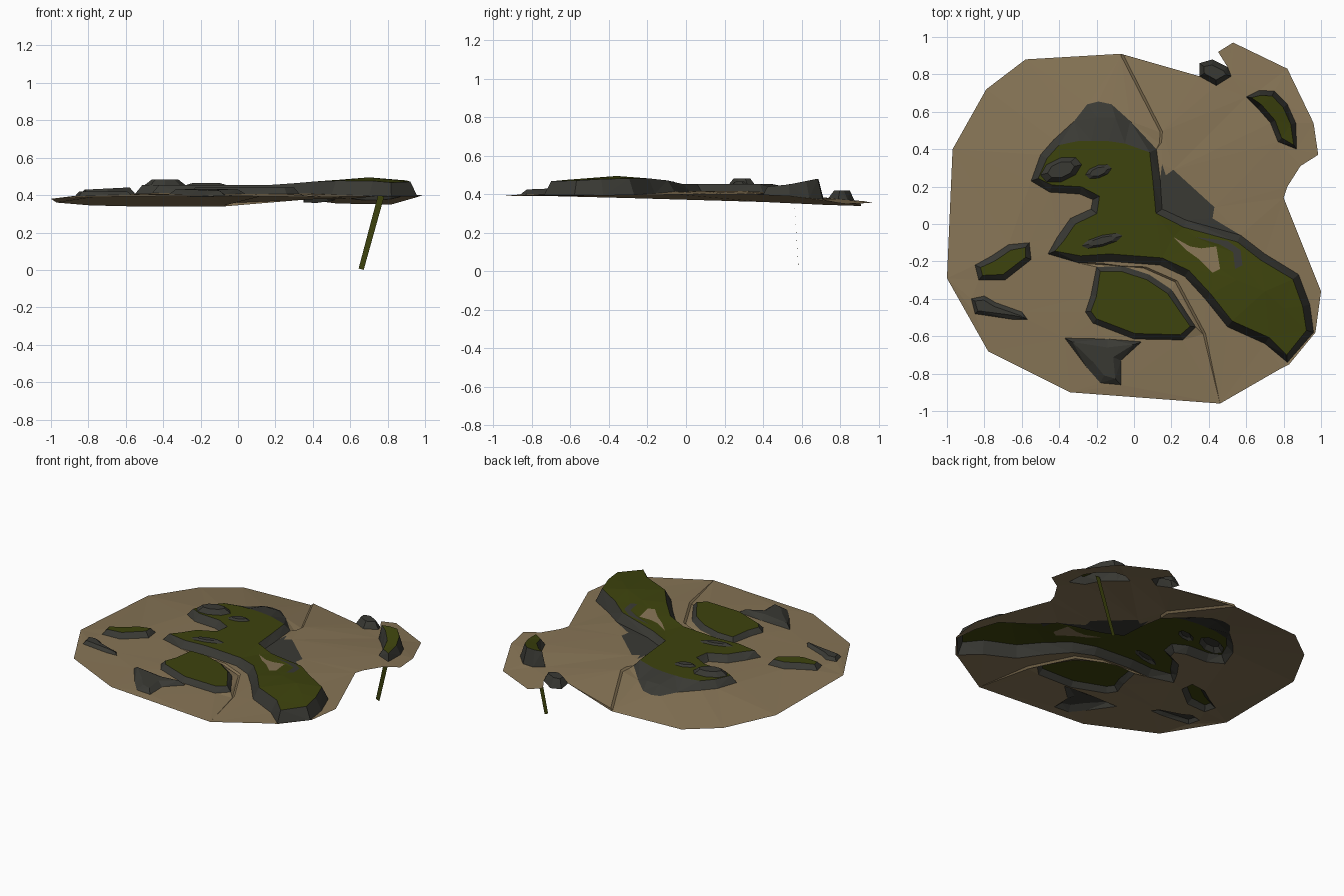
import bpy
import math
from mathutils import Vector
from mathutils.geometry import delaunay_2d_cdt

if "Cube" in bpy.data.objects:
    bpy.data.objects.remove(bpy.data.objects["Cube"])


def material(name, rgb):
    m = bpy.data.materials.new(name)
    m.diffuse_color = (*rgb, 1)
    m.use_nodes = True
    m.node_tree.nodes["Principled BSDF"].inputs["Base Color"].default_value = m.diffuse_color
    return m


SAND = material("sand", (0.24, 0.175, 0.092))
ROCK = material("dark_rock", (0.041, 0.041, 0.034))
GRASS = material("grass", (0.047, 0.056, 0.004))


# Height rules for the ground and the main grass plateau
def ground(x, y):
    return 0.41 - 0.03 * max(0, math.hypot(x, y) - 0.5) - 0.1 * max(0, y - 0.5)


def plateau(x, y):
    return 0.453 + 0.042 * max(0, 1 - math.hypot(x - 0.7, y + 0.36) / 0.55)


def inset(pts, d):
    """Move a closed outline inward by d."""
    n = len(pts)
    area = sum(pts[i - 1][0] * pts[i][1] - pts[i][0] * pts[i - 1][1] for i in range(n))
    s = 1 if area > 0 else -1
    out = []
    for i in range(n):
        p, a, b = (Vector(pts[k % n]) for k in (i, i - 1, i + 1))
        e, f = (p - a).normalized(), (b - p).normalized()
        m = Vector((-e.y - f.y, e.x + f.x)) * s
        m.normalize()
        out.append(tuple(p + m * d))
    return out


def inside(x, y, poly):
    hit = False
    for (ax, ay), (bx, by) in zip(poly, poly[1:] + poly[:1]):
        if (ay > y) != (by > y) and x < ax + (y - ay) * (bx - ax) / (by - ay):
            hit = not hit
    return hit


layers, pts, heights, edges = [], [], [], []


def line(path, z, closed=False):
    start = len(pts)
    for x, y in path:
        pts.append(Vector((x, y)))
        heights.append(z(x, y) if callable(z) else z)
    n = len(path)
    edges.extend((start + i, start + (i + 1) % n) for i in range(n if closed else n - 1))


def layer(name, mat, outline, z):
    layers.append((name, mat, outline))
    line(outline, z, True)


# Sand sheet
shore = [(-1, -.29, .38), (-.97, .4, .36), (-.79, .72, .345), (-.58, .88, .34), (-.07, .91, .34),
         (.35, .79, .375), (.44, .74, .38), (.52, .79, .375), (.5, .84, .37), (.45, .92, .365),
         (.53, .97, .355), (.82, .83, .35), (.96, .54, .39), (.985, .37, .4), (.89, .31, .4),
         (.82, .2, .4), (.8, .14, .4), (1, -.36, .395), (.97, -.58, .395), (.83, -.75, .395),
         (.79, -.77, .395), (.46, -.96, .39), (-.34, -.9, .395), (-.78, -.68, .39)]
shore_z = {(x, y): z for x, y, z in shore}
layer("sand_sheet", SAND, list(shore_z), lambda x, y: shore_z[(x, y)])

# Low steps running across the sand
for path in ([(-.07, .9), (.14, .49), (.135, .43)],
             [(-.18, -.217), (.05, -.235), (.22, -.31), (.37, -.59)]):
    line(path, lambda x, y: ground(x, y) - 0.012)
    line([(x + .012, y + .006) for x, y in path], ground)

# Main island: rock skirt, side slab, grass plateau
main = [(-.19, .655), (-.12, .64), (-.02, .55), (.12, .4), (.14, .24), (.15, .08), (.28, .02),
        (.57, -.06), (.7, -.16), (.88, -.27), (.94, -.43), (.96, -.58), (.82, -.74), (.7, -.64),
        (.5, -.55), (.38, -.4), (.27, -.28), (.14, -.22), (-.13, -.2), (-.29, -.21), (-.46, -.16),
        (-.41, -.07), (-.34, .03), (-.23, .08), (-.22, .13), (-.29, .16), (-.45, .17), (-.55, .23),
        (-.5, .37), (-.43, .45), (-.32, .55), (-.25, .64)]
layer("main_island_rock", ROCK, main, ground)
layer("side_slab", ROCK, [(.14, .24), (.15, .32), (.17, .26), (.21, .29), (.43, .09), (.42, .03),
                          (.57, -.06), (.28, .02), (.15, .08)], lambda x, y: ground(x, y) + .006)
top = [(x, min(y, .445 - .15 * max(0, x + .15))) for x, y in inset(main, .04)]
layer("main_island_grass", GRASS, top, plateau)
line([(.55, -.3), (.7, -.36), (.8, -.45)], plateau)
line([(-.2, .57), (-.1, .57)], .43)

# Bare patches in the grass
layer("sandy_hollow", SAND, [(.21, -.07), (.3, -.12), (.36, -.13), (.44, -.12), (.46, -.24),
                             (.42, -.26), (.35, -.19), (.28, -.14)], lambda x, y: plateau(x, y) - .004)
layer("hollow_rock", ROCK, [(.33, -.07), (.5, -.09), (.57, -.14), (.58, -.22), (.54, -.24),
                            (.53, -.15), (.46, -.11)], plateau)
for i, (cx, cy, rx, ry, rise) in enumerate([(-.39, .29, .11, .065, .03), (-.19, .28, .07, .035, .012),
                                            (-.17, -.09, .11, .03, .012)]):
    def oval(k):
        return [(cx + k * rx * math.cos(a * math.pi / 4), cy + k * (ry * math.sin(a * math.pi / 4)
                + .25 * rx * math.cos(a * math.pi / 4))) for a in range(8)]
    layer(f"plateau_boulder_{i}", ROCK, oval(1), plateau)
    line(oval(.65), .453 + rise, True)


# Small islands: rock skirt plus a grass or rock top
def islet(name, outline, width, top_z, top_mat):
    layer(name + "_rock", ROCK, outline, lambda x, y: shore_z.get((x, y), ground(x, y)))
    layer(name + "_top", top_mat, inset(outline, width), top_z)


islet("south_spur", [(-.37, -.61), (-.14, -.615), (.04, -.63), (-.07, -.73), (-.07, -.86),
                     (-.18, -.85), (-.25, -.77)], .045, lambda x, y: .43 + .04 * (y + .7), ROCK)
islet("south_islet", [(-.2, -.23), (-.06, -.225), (.08, -.27), (.2, -.35), (.33, -.55), (.26, -.62),
                      (0, -.615), (-.22, -.53), (-.26, -.47), (-.23, -.38)], .03, .44, GRASS)
islet("west_islet", [(-.85, -.22), (-.76, -.17), (-.67, -.11), (-.56, -.1), (-.55, -.19),
                     (-.69, -.3), (-.83, -.3)], .032, lambda x, y: .435 + .05 * (x + .7), GRASS)
islet("west_spur", [(-.87, -.4), (-.8, -.385), (-.74, -.42), (-.6, -.47), (-.57, -.51),
                    (-.65, -.51), (-.85, -.48)], .022, .418, ROCK)
islet("north_boulder", [(.35, .86), (.42, .88), (.5, .84), (.52, .79), (.44, .74), (.35, .79)],
      .03, .42, ROCK)
islet("east_islet", [(.6, .68), (.67, .715), (.75, .71), (.82, .64), (.865, .54), (.87, .4),
                     (.77, .44), (.73, .54), (.66, .62)], .028,
      lambda x, y: .44 + .2 * min(.2, max(0, y - .48)), GRASS)

# Triangulate everything together, then split it into one object per layer
verts, _, faces, origin, _, _ = delaunay_2d_cdt(pts, edges, [], 0, 1e-5)
zs = []
for v, src in zip(verts, origin):
    if src:
        zs.append(max(heights[i] for i in src if i < len(heights)))
    else:
        near = sorted(range(len(pts)), key=lambda i: (pts[i] - v).length)[:3]
        w = [1 / ((pts[i] - v).length + 1e-4) for i in near]
        zs.append(sum(heights[i] * k for i, k in zip(near, w)) / sum(w))

groups = {}
for f in faces:
    c = sum((verts[i] for i in f), Vector((0, 0))) / len(f)
    owner = [k for k, l in enumerate(layers) if inside(c.x, c.y, l[2])]
    if owner:
        groups.setdefault(owner[-1], []).append(list(f))


def add_mesh(name, mat, coords, polys):
    me = bpy.data.meshes.new(name)
    me.from_pydata(coords, [], polys)
    me.materials.append(mat)
    bpy.context.collection.objects.link(bpy.data.objects.new(name, me))


for k, polys in groups.items():
    used = sorted({i for f in polys for i in f})
    index = {v: n for n, v in enumerate(used)}
    add_mesh(layers[k][0], layers[k][1], [(verts[i].x, verts[i].y, zs[i]) for i in used],
             [[index[i] for i in f] for f in polys])

# Flat green strip hanging down to the ground
add_mesh("hanging_strip", GRASS, [(.645, .585, .008), (.672, .585, 0), (.785, .56, .405), (.75, .56, .405)],
         [(0, 1, 2, 3)])
